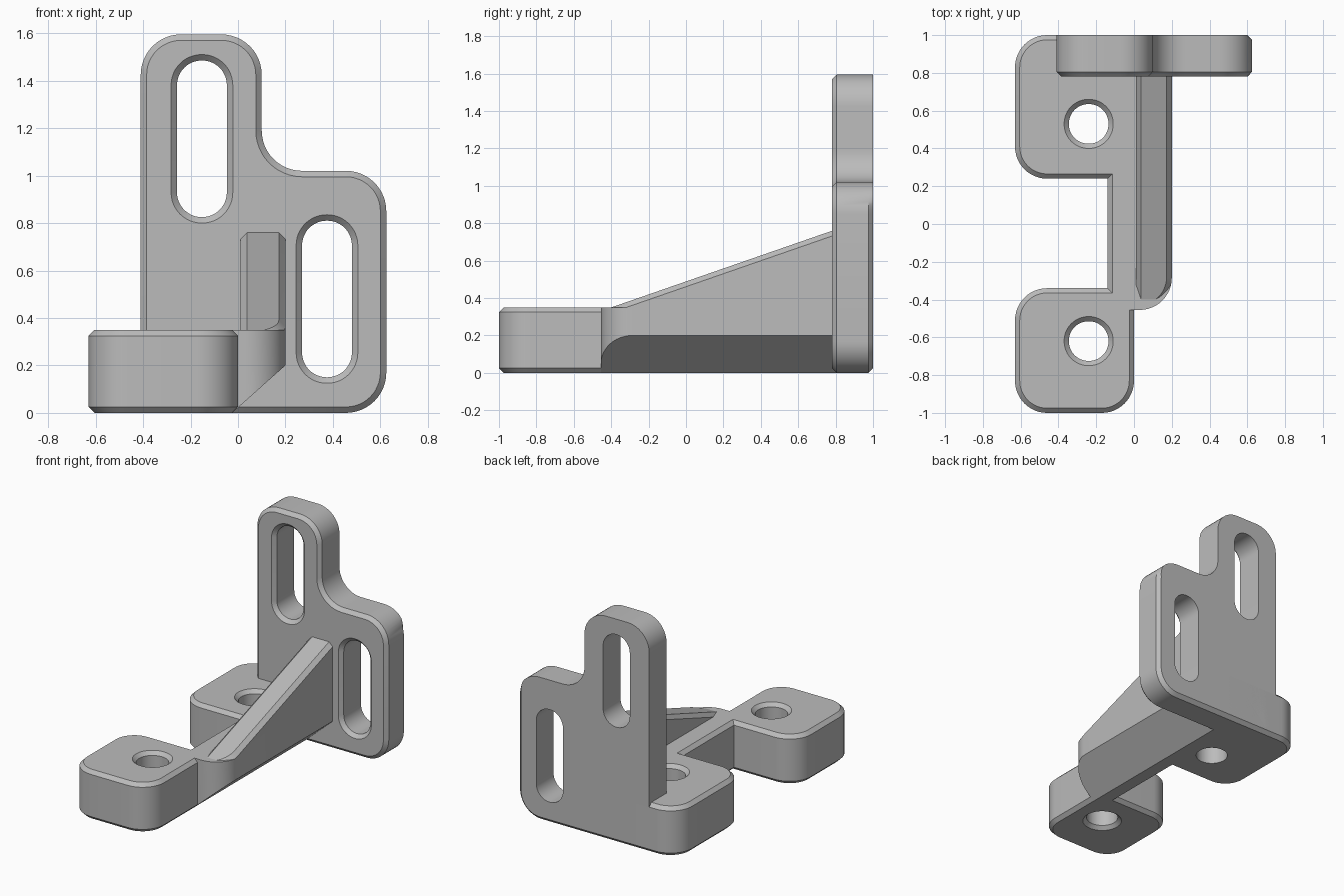
import bpy, bmesh, math
from mathutils import Vector

default = bpy.data.objects.get("Cube")
if default:
    bpy.data.objects.remove(default, do_unlink=True)

GREY = (0.5, 0.5, 0.5, 1)
metal = bpy.data.materials.new("plain grey")
metal.use_nodes = True
metal.diffuse_color = GREY
metal.node_tree.nodes["Principled BSDF"].inputs["Base Color"].default_value = GREY

R = 0.17      # corner radius
C = 0.025     # chamfer size
THICK = 0.35  # base height


def rounded(corners, steps=12):
    """Counter-clockwise outline; a corner is (x, y) or (x, y, radius)."""
    loop = []
    for i, c in enumerate(corners):
        p = Vector(c[:2])
        if len(c) == 2:
            loop.append(p)
            continue
        a = (Vector(corners[i - 1][:2]) - p).normalized()
        b = (Vector(corners[(i + 1) % len(corners)][:2]) - p).normalized()
        centre = p + (a + b) * c[2]
        for k in range(steps + 1):
            t = k / steps * math.pi / 2
            loop.append(centre - b * c[2] * math.cos(t) - a * c[2] * math.sin(t))
    return loop


def slot(cx, cy, half_w, half_h):
    r = half_w * 0.99
    return rounded([(cx + sx * half_w, cy + sy * half_h, r)
                    for sx, sy in ((-1, -1), (1, -1), (1, 1), (-1, 1))])


def inset(loop, amount):
    """Mitred inset; amount is a number or a rule of the point."""
    out = []
    for i, p in enumerate(loop):
        d1 = (p - loop[i - 1]).normalized()
        d2 = (loop[(i + 1) % len(loop)] - p).normalized()
        n1, n2 = Vector((-d1.y, d1.x)), Vector((-d2.y, d2.x))
        w = amount(p) if callable(amount) else amount
        out.append(p + (n1 + n2) * (w / (1 + n1.dot(n2))))
    return out


def solid(name, loop, levels, upright=False):
    """Stack rings of (inset, height) into a closed solid."""
    bm = bmesh.new()
    rings = []
    for amount, height in levels:
        ring = []
        for p in inset(loop, amount):
            h = height(p) if callable(height) else height
            ring.append(bm.verts.new((p.x, h, p.y) if upright else (p.x, p.y, h)))
        rings.append(ring)
    n = len(loop)
    for lo, hi in zip(rings, rings[1:]):
        for i in range(n):
            j = (i + 1) % n
            bm.faces.new((lo[i], lo[j], hi[j], hi[i]))
    bm.faces.new(rings[0][::-1])
    bm.faces.new(rings[-1])
    bmesh.ops.recalc_face_normals(bm, faces=bm.faces)
    mesh = bpy.data.meshes.new(name)
    bm.to_mesh(mesh)
    bm.free()
    mesh.materials.append(metal)
    obj = bpy.data.objects.new(name, mesh)
    bpy.context.collection.objects.link(obj)
    return obj


def activate(obj):
    bpy.ops.object.select_all(action='DESELECT')
    obj.select_set(True)
    bpy.context.view_layer.objects.active = obj


def cut(obj, cutter):
    cutter.hide_render = True
    mod = obj.modifiers.new("hole", 'BOOLEAN')
    mod.operation = 'DIFFERENCE'
    mod.solver = 'EXACT'
    mod.object = cutter
    activate(obj)
    bpy.ops.object.modifier_apply(modifier=mod.name)
    bpy.data.objects.remove(cutter, do_unlink=True)


# Base: two mounting pads joined by a narrow strip
base = solid("base", rounded([
    (0, -1, R), (0, 1), (-0.63, 1, R), (-0.63, 0.24, R), (-0.14, 0.24),
    (-0.14, -0.34), (-0.63, -0.34, R), (-0.63, -1, R)]),
    [(C, 0), (0, C), (0, THICK - C), (C, THICK)])

# Countersunk bolt holes in the pads
FLARE = -C - 0.01
top_flare = [(0, THICK - C), (FLARE, THICK + 0.01)]
cut(base, solid("front_hole", slot(-0.24, -0.62, 0.105, 0.105),
                [(FLARE, -0.01), (0, C)] + top_flare))
cut(base, solid("rear_hole", slot(-0.24, 0.53, 0.105, 0.105),
                [(0, -0.01)] + top_flare))


# Stepped upright plate, its rear chamfer fading out up the left side
def rear_chamfer(p):
    return 0 if p.x < -0.35 else C * min(1, max(0, (0.96 - p.y) / 0.08))


FRONT = 0.78
plate = solid("upright_plate", rounded([
    (-0.3, 0), (0.625, 0, R), (0.625, 1.02, R), (0.1, 1.02, R),
    (0.1, 1.595, R), (-0.41, 1.595, R), (-0.41, 0.1)]),
    [(C, FRONT), (0, FRONT + C), (0, 1 - C), (rear_chamfer, 1)], upright=True)

# Adjustment slots in the plate
for name, x, z in (("upper_slot", -0.152, 1.155), ("lower_slot", 0.375, 0.48)):
    cut(plate, solid(name, slot(x, z, 0.105, 0.33),
                     [(FLARE, FRONT - 0.01), (0, FRONT + C), (0, 1.01)], upright=True))

# Rib foot with a slanted underside
foot = solid("rib_foot", rounded([
    (-C, -0.455), (0.2, -0.455, R), (0.2, 0.85), (-C, 0.85)]),
    [(0, lambda p: (p.x + C) * 0.89), (0, THICK)])


# Sloping rib fin with chamfered top edges
def slope(p):
    return THICK + (p.y + 0.4) * 0.347


fin = solid("rib_fin", rounded([
    (0.01, -0.455), (0.2, -0.455, R), (0.2, 0.85), (0.01, 0.85)]),
    [(0, 0.28), (0, lambda p: slope(p) - 0.028), (0.028, slope)])

for obj in (base, plate, foot, fin):
    activate(obj)
    bpy.ops.object.shade_smooth_by_angle(angle=math.radians(30))
